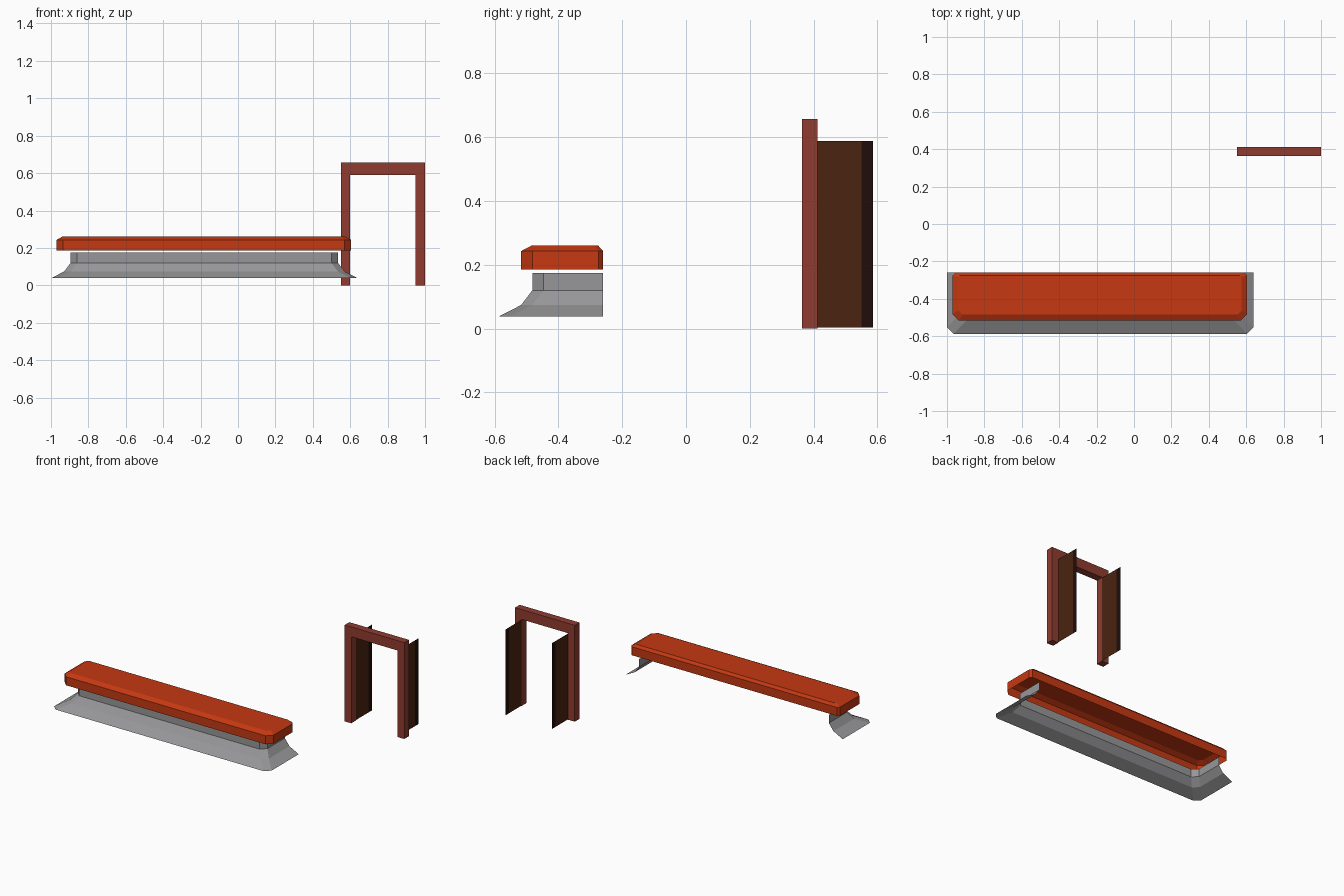
import bpy
import bmesh

old = bpy.data.objects.get("Cube")
if old:
    bpy.data.objects.remove(old, do_unlink=True)


def material(name, rgb):
    m = bpy.data.materials.new(name)
    m.use_nodes = True
    m.diffuse_color = (*rgb, 1)
    bsdf = m.node_tree.nodes["Principled BSDF"]
    bsdf.inputs["Base Color"].default_value = (*rgb, 1)
    bsdf.inputs["Roughness"].default_value = 0.8
    return m


orange = material("orange red", (0.56, 0.04, 0.006))
grey = material("mid grey", (0.31, 0.31, 0.32))
red_brown = material("red brown", (0.28, 0.045, 0.03))
dark_brown = material("dark brown", (0.07, 0.017, 0.005))
near_black = material("near black brown", (0.015, 0.004, 0.003))


def finish(bm, name, mats):
    mesh = bpy.data.meshes.new(name)
    bm.to_mesh(mesh)
    bm.free()
    for m in mats:
        mesh.materials.append(m)
    obj = bpy.data.objects.new(name, mesh)
    bpy.context.collection.objects.link(obj)
    return obj


def loft(name, rings, mat, closed, cap):
    """Join rings of points, listed bottom to top, into a thin shell."""
    bm = bmesh.new()
    loops = [[bm.verts.new(p) for p in ring] for ring in rings]
    n = len(loops[0])
    for low, high in zip(loops, loops[1:]):
        for i in range(n if closed else n - 1):
            j = (i + 1) % n
            bm.faces.new((low[i], low[j], high[j], high[i]))
    if cap:
        bm.faces.new(loops[-1])
    return finish(bm, name, [mat])


def u_outline(x0, x1, front, back, chamfer, z):
    """Left side, front and right side, with chamfered front corners."""
    return [(x0, back, z), (x0, front + chamfer, z), (x0 + chamfer, front, z),
            (x1 - chamfer, front, z), (x1, front + chamfer, z), (x1, back, z)]


def cap_outline(x0, x1, front, back, chamfer, nip, z):
    """Outline closed at the back by two small corner cuts."""
    ring = u_outline(x0, x1, front, back - nip, chamfer, z)
    return ring + [(x1 - nip, back, z), (x0 + nip, back, z)]


# Hollow cap: open underneath, bevelled on top
BACK = -0.26
loft("top_cap", [
    cap_outline(-0.97, 0.605, -0.517, BACK, 0.035, 0.015, 0.185),
    cap_outline(-0.97, 0.605, -0.517, BACK, 0.035, 0.015, 0.243),
    cap_outline(-0.94, 0.575, -0.485, BACK - 0.015, 0.022, 0.009, 0.26),
], orange, closed=True, cap=True)

# Flared skirt: thin sheet, open at the back
skirt_profile = [(0.105, 0.038), (0.035, 0.074), (0, 0.12), (0, 0.175)]
loft("flared_skirt", [
    u_outline(-0.895 - out, 0.535 + out, -0.482 - out, BACK, 0.035, z)
    for out, z in skirt_profile
], grey, closed=False, cap=False)

# Door frame: upside-down U, extruded in depth
bm = bmesh.new()
profile = [(0.55, 0), (0.60, 0), (0.60, 0.59), (0.95, 0.59),
           (0.95, 0), (1.0, 0), (1.0, 0.657), (0.55, 0.657)]
face = bm.faces.new([bm.verts.new((x, 0.363, z)) for x, z in profile])
extruded = bmesh.ops.extrude_face_region(bm, geom=[face], use_keep_orig=True)
new_verts = [g for g in extruded["geom"] if isinstance(g, bmesh.types.BMVert)]
bmesh.ops.translate(bm, verts=new_verts, vec=(0, 0.05, 0))
bmesh.ops.recalc_face_normals(bm, faces=bm.faces)
finish(bm, "door_frame", [red_brown])

# Open door panels: thin sheets with a dark strip along the free edge
for name, x in (("right_door_panel", 0.60), ("left_door_panel", 0.95)):
    bm = bmesh.new()
    columns = [[bm.verts.new((x, y, z)) for z in (0.003, 0.588)]
               for y in (0.413, 0.55, 0.587)]
    for index, (a, b) in enumerate(zip(columns, columns[1:])):
        f = bm.faces.new((a[0], b[0], b[1], a[1]))
        f.material_index = index
    finish(bm, name, [dark_brown, near_black])
